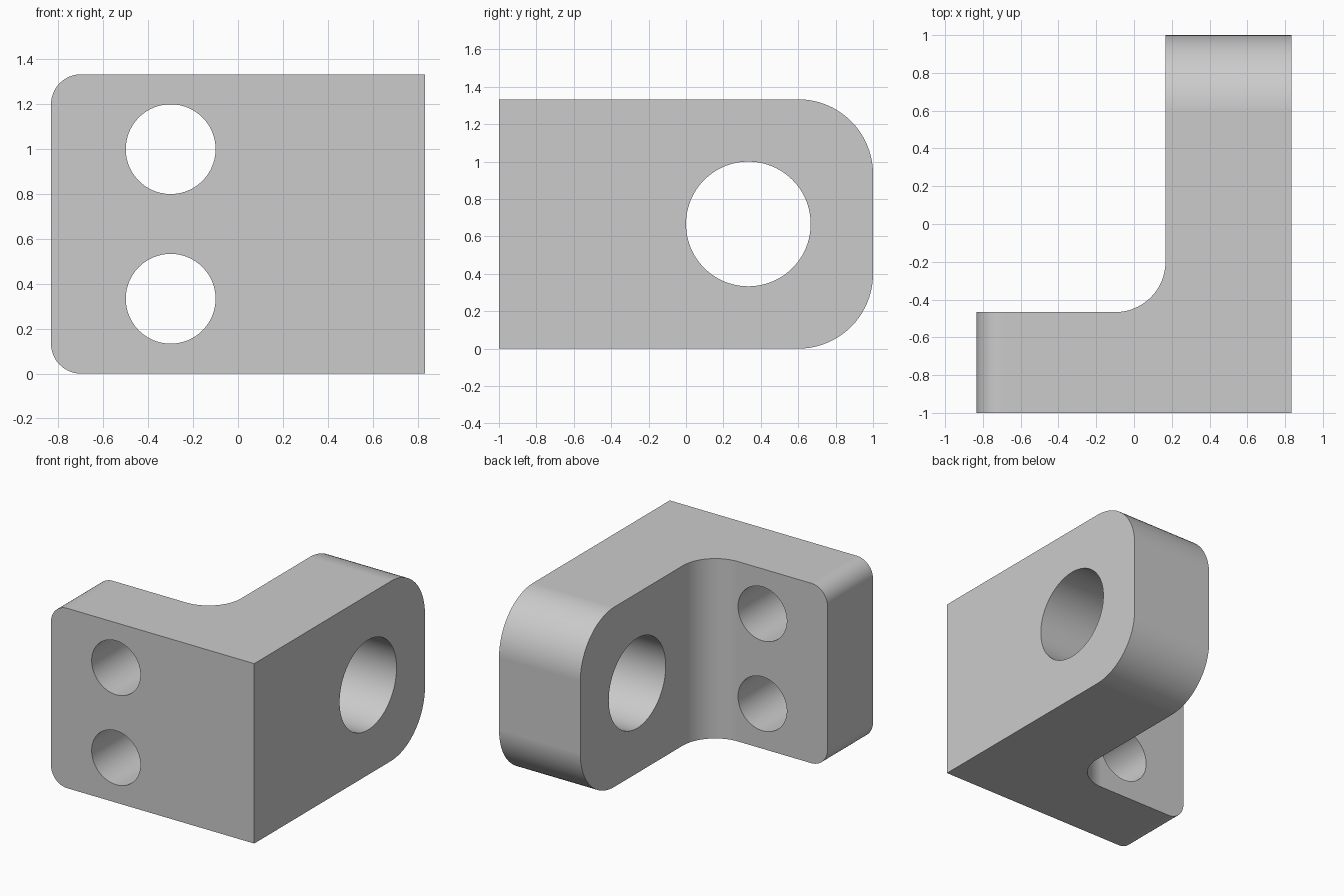
import bpy, bmesh, math
from mathutils import Matrix, Vector

cube = bpy.data.objects.get("Cube")
if cube:
    bpy.data.objects.remove(cube, do_unlink=True)

HEIGHT = 4 / 3
HALF_X = 5 / 6
ARM_X = 1 / 6          # inner face of the arm
FLANGE_Y = -7 / 15     # inner face of the flange

grey = bpy.data.materials.new("plain grey")
grey.use_nodes = True
colour = (0.6, 0.6, 0.6, 1)
grey.diffuse_color = colour
grey.node_tree.nodes["Principled BSDF"].inputs["Base Color"].default_value = colour


def make_object(name, bm):
    bmesh.ops.recalc_face_normals(bm, faces=bm.faces)
    mesh = bpy.data.meshes.new(name)
    bm.to_mesh(mesh)
    bm.free()
    mesh.materials.append(grey)
    obj = bpy.data.objects.new(name, mesh)
    bpy.context.collection.objects.link(obj)
    return obj


def round_edges(bm, rule, radius):
    """Round every edge whose two ends satisfy the rule."""
    edges = [e for e in bm.edges if rule(e.verts[0].co, e.verts[1].co)]
    bmesh.ops.bevel(bm, geom=edges, offset=radius, segments=20,
                    profile=0.5, affect='EDGES')


def near(a, b):
    return abs(a - b) < 0.001


# L-shaped body, extruded upward
bm = bmesh.new()
outline = [(-HALF_X, -1), (HALF_X, -1), (HALF_X, 1),
           (ARM_X, 1), (ARM_X, FLANGE_Y), (-HALF_X, FLANGE_Y)]
base = bm.faces.new([bm.verts.new((x, y, 0)) for x, y in outline])
top = bmesh.ops.extrude_face_region(bm, geom=[base])["geom"]
bmesh.ops.translate(bm, vec=(0, 0, HEIGHT),
                    verts=[v for v in top if isinstance(v, bmesh.types.BMVert)])
bmesh.ops.recalc_face_normals(bm, faces=bm.faces)

# Inner fillet, flange corners and arm corners
round_edges(bm, lambda a, b: near(a.x, ARM_X) and near(b.x, ARM_X)
            and near(a.y, FLANGE_Y) and near(b.y, FLANGE_Y), 4 / 15)
round_edges(bm, lambda a, b: near(a.x, -HALF_X) and near(b.x, -HALF_X)
            and near(a.z, b.z), 2 / 15)
round_edges(bm, lambda a, b: near(a.y, 1) and near(b.y, 1)
            and near(a.z, b.z), 0.4)
bracket = make_object("angle_bracket", bm)


def drill(name, centre, radius, axis):
    """Cut a round through hole along the given axis."""
    bm = bmesh.new()
    turn = Vector((0, 0, 1)).rotation_difference(Vector(axis)).to_matrix().to_4x4()
    bmesh.ops.create_cone(bm, cap_ends=True, segments=96, radius1=radius,
                          radius2=radius, depth=1,
                          matrix=Matrix.Translation(centre) @ turn)
    cutter = make_object(name, bm)
    cutter.hide_render = True
    cut = bracket.modifiers.new(name, 'BOOLEAN')
    cut.operation = 'DIFFERENCE'
    cut.solver = 'EXACT'
    cut.object = cutter
    bpy.ops.object.modifier_apply(modifier=cut.name)
    bpy.data.objects.remove(cutter, do_unlink=True)


bpy.ops.object.select_all(action='DESELECT')
bracket.select_set(True)
bpy.context.view_layer.objects.active = bracket

# Two bolt holes in the flange, one large hole in the arm
for z in (1 / 3, 1):
    drill("bolt_hole_cutter", (-0.3, -0.733, z), 0.2, (0, 1, 0))
drill("pivot_hole_cutter", (0.5, 1 / 3, HEIGHT / 2), 1 / 3, (1, 0, 0))

# Smooth curved walls while keeping the flat faces flat
bpy.ops.object.shade_smooth_by_angle(angle=math.radians(30))
weighted = bracket.modifiers.new("flat_face_normals", 'WEIGHTED_NORMAL')
weighted.keep_sharp = True
weighted.weight = 100
